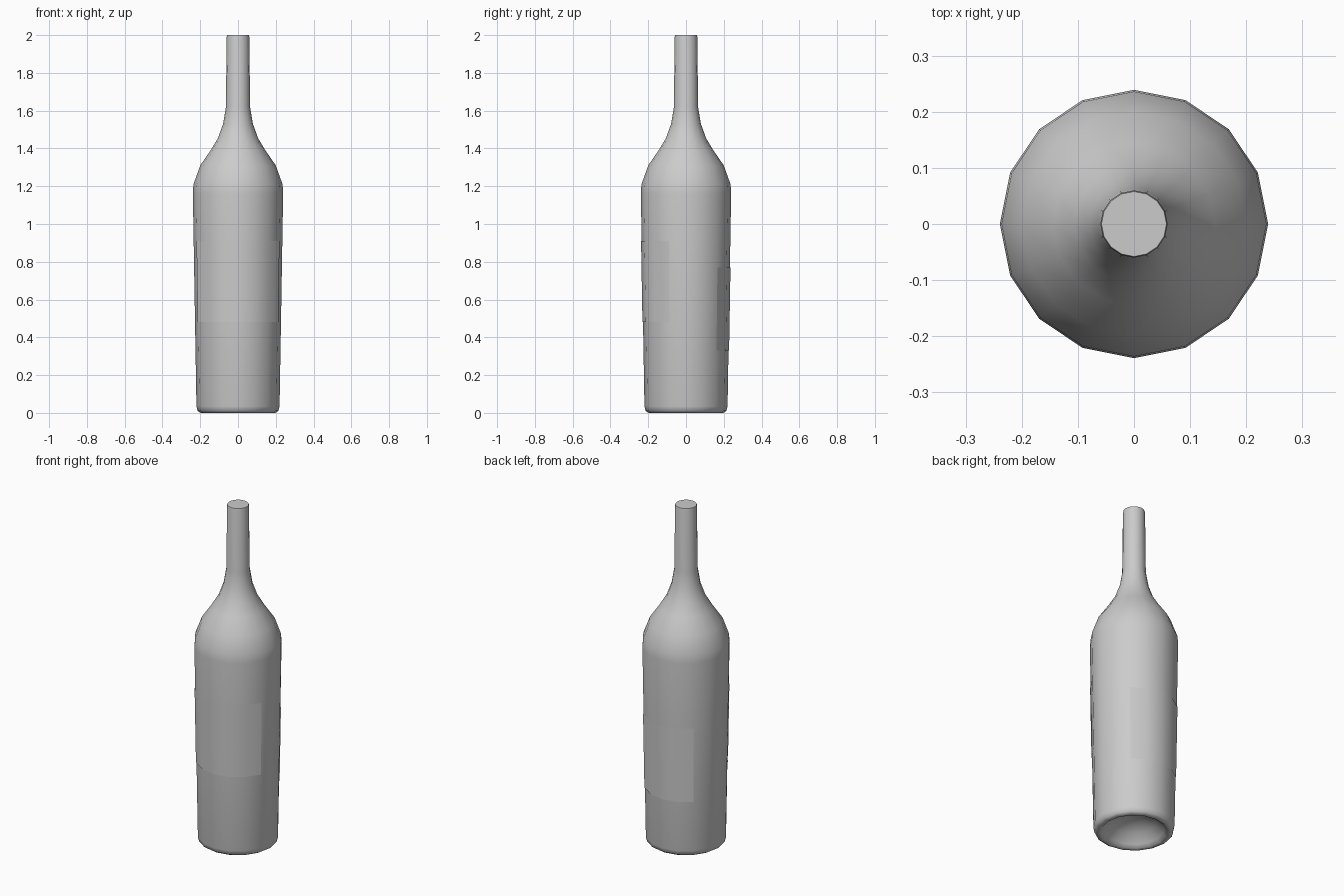
import bpy
import bmesh
from math import cos, sin, radians

cube = bpy.data.objects.get("Cube")
if cube:
    bpy.data.objects.remove(cube, do_unlink=True)

SIDES = 16
STEP = 360 / SIDES


def material(name, rgb):
    mat = bpy.data.materials.new(name)
    mat.use_nodes = True
    mat.diffuse_color = (*rgb, 1)
    mat.node_tree.nodes["Principled BSDF"].inputs["Base Color"].default_value = (*rgb, 1)
    return mat


grey = material("plain grey", (0.6, 0.6, 0.6))


def finish(name, bm, sharp):
    mesh = bpy.data.meshes.new(name)
    bm.to_mesh(mesh)
    bm.free()
    mesh.materials.append(grey)
    obj = bpy.data.objects.new(name, mesh)
    bpy.context.collection.objects.link(obj)
    bpy.ops.object.select_all(action="DESELECT")
    obj.select_set(True)
    bpy.context.view_layer.objects.active = obj
    bpy.ops.object.shade_smooth_by_angle(angle=radians(sharp))
    return obj


def ring(bm, r, z, first=0, count=SIDES):
    angles = [radians((first + i) * STEP) for i in range(count)]
    return [bm.verts.new((r * cos(a), r * sin(a), z)) for a in angles]


def bridge(bm, low, high, closed):
    n = len(low)
    for i in range(n if closed else n - 1):
        j = (i + 1) % n
        bm.faces.new((low[i], low[j], high[j], high[i]))


# Bottle: hollow base, tapered body, shoulder, neck and closed mouth
profile = [(0.06, 0.09), (0.12, 0.065), (0.165, 0.02), (0.18, 0.003), (0.198, 0),
           (0.214, 0.01), (0.22, 0.035), (0.239, 1.16), (0.236, 1.21), (0.2, 1.31),
           (0.145, 1.39), (0.106, 1.455), (0.079, 1.53), (0.064, 1.62),
           (0.06, 1.99), (0.058, 2.0)]
bm = bmesh.new()
rings = [ring(bm, r, z) for r, z in profile]
for low, high in zip(rings, rings[1:]):
    bridge(bm, low, high, True)
bm.faces.new(rings[-1])
tip = bm.verts.new((0, 0, 0.1))
for i in range(SIDES):
    bm.faces.new((tip, rings[0][(i + 1) % SIDES], rings[0][i]))
finish("bottle", bm, 60)


# Labels: thin sheets wrapped around the body
def label(name, first, count, z0, z1):
    bm = bmesh.new()
    edges = [ring(bm, 0.2225 + 0.0169 * z, z, first, count) for z in (z0, z1)]
    bridge(bm, edges[0], edges[1], False)
    return finish(name, bm, 40)


label("front_label", 9, 7, 0.48, 0.91)
label("back_label", 2, 5, 0.33, 0.77)
